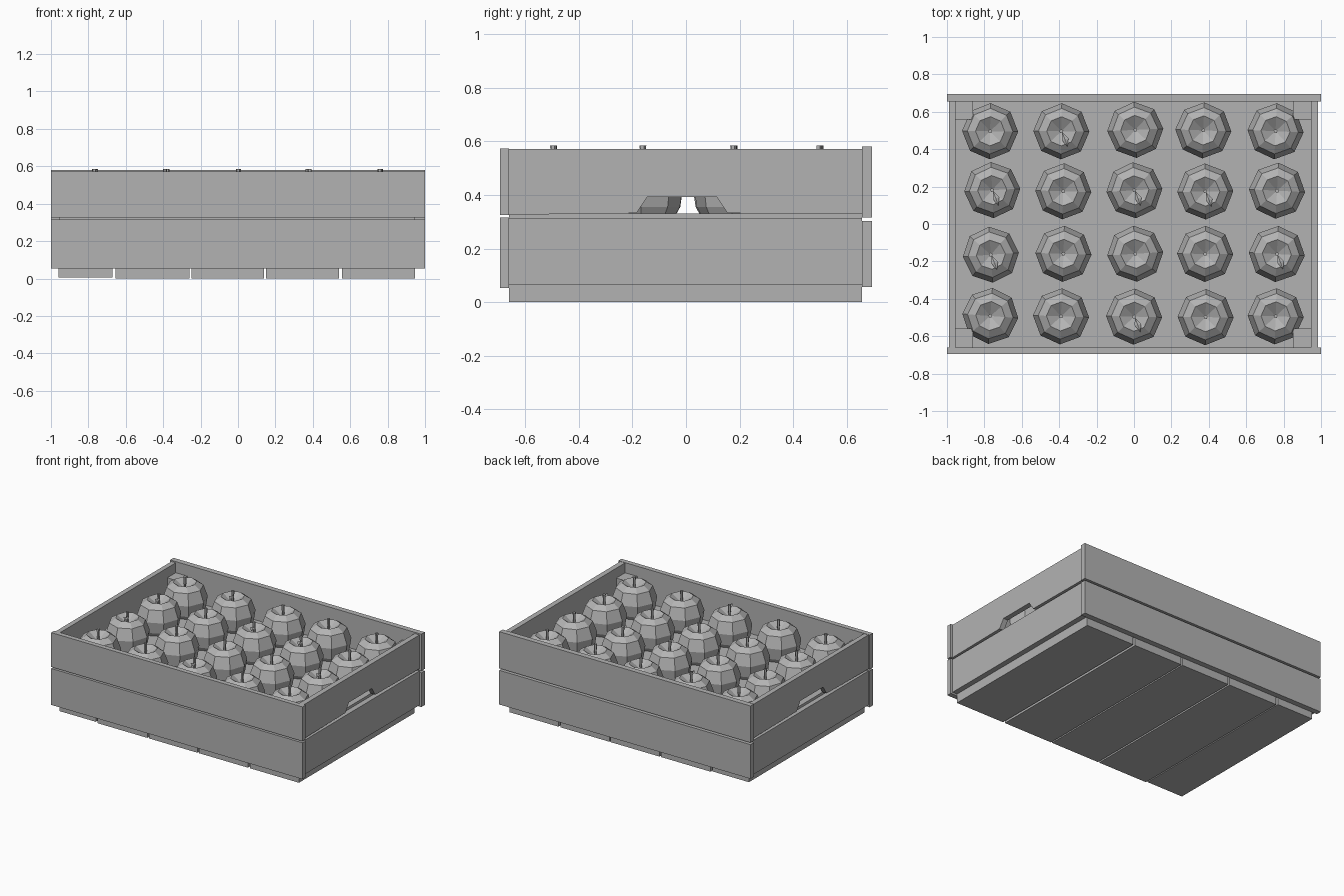
import bpy, bmesh, math, random
from mathutils import Matrix, Vector

if "Cube" in bpy.data.objects:
    bpy.data.objects.remove(bpy.data.objects["Cube"])

random.seed(4)

grey = bpy.data.materials.new("dark_grey")
grey.diffuse_color = (0.45, 0.45, 0.45, 1)
grey.use_nodes = True
grey.node_tree.nodes["Principled BSDF"].inputs["Base Color"].default_value = grey.diffuse_color

def finish(name, bm):
    bmesh.ops.recalc_face_normals(bm, faces=bm.faces)
    me = bpy.data.meshes.new(name)
    bm.to_mesh(me)
    bm.free()
    me.materials.append(grey)
    ob = bpy.data.objects.new(name, me)
    bpy.context.collection.objects.link(ob)
    return ob

def box(name, x0, x1, y0, y1, z0, z1):
    bm = bmesh.new()
    bmesh.ops.create_cube(bm, size=1)
    for v in bm.verts:
        v.co = Vector(((x0 + x1) / 2 + v.co.x * (x1 - x0),
                       (y0 + y1) / 2 + v.co.y * (y1 - y0),
                       (z0 + z1) / 2 + v.co.z * (z1 - z0)))
    return finish(name, bm)

def side_board(name, x0, x1, outline):
    """Outline in y,z extruded along x."""
    bm = bmesh.new()
    f = bm.faces.new([bm.verts.new((x0, y, z)) for y, z in outline])
    r = bmesh.ops.extrude_face_region(bm, geom=[f])
    bmesh.ops.translate(bm, vec=(x1 - x0, 0, 0),
                        verts=[g for g in r['geom'] if isinstance(g, bmesh.types.BMVert)])
    return finish(name, bm)

# long boards, front and back
box("front_lower_board", -1, 1, -0.695, -0.66, 0.053, 0.315)
box("front_upper_board", -1, 1, -0.695, -0.66, 0.326, 0.573)
box("back_lower_board", -1, 1, 0.656, 0.695, 0.056, 0.302)
box("back_upper_board", -1, 1, 0.656, 0.695, 0.316, 0.58)

# end boards, the upper one with a hand hole notch
notched = [(-0.66, 0.326), (-0.185, 0.332), (-0.145, 0.392), (0.115, 0.392),
           (0.155, 0.332), (0.656, 0.328), (0.656, 0.571), (-0.66, 0.571)]
for side, x0, x1 in (("left", -0.99, -0.955), ("right", 0.947, 0.985)):
    box(side + "_lower_board", x0, x1, -0.66, 0.656, 0.066, 0.312)
    side_board(side + "_upper_board", x0, x1, notched)

# bottom slats
for i, (x0, x1) in enumerate(((-0.96, -0.67), (-0.655, -0.26), (-0.248, 0.14),
                              (0.15, 0.54), (0.557, 0.947))):
    box(f"bottom_slat_{i + 1}", x0, x1, -0.66, 0.656, 0.0 if i else 0.006, 0.066)

# corner posts
for n, x0, x1 in (("left", -0.955, -0.86), ("right", 0.85, 0.947)):
    for m, y0, y1 in (("front", -0.66, -0.56), ("back", 0.56, 0.656)):
        box(f"{m}_{n}_post", x0, x1, y0, y1, 0.066, 0.50)

# sheet the apples rest on
box("fruit_sheet", -0.955, 0.947, -0.66, 0.656, 0.302, 0.33)

# eight-sided apple profile (radius, height)
PROFILE = [(0.0, 0.31), (0.07, 0.29), (0.11, 0.305), (0.138, 0.355),
           (0.15, 0.435), (0.122, 0.515), (0.078, 0.545), (0.0, 0.495)]

def apple(name, x, y, turn):
    bm = bmesh.new()
    vs = [bm.verts.new((r, 0, z)) for r, z in PROFILE]
    es = [bm.edges.new(p) for p in zip(vs, vs[1:])]
    bmesh.ops.spin(bm, geom=vs + es, cent=(0, 0, 0), axis=(0, 0, 1),
                   angle=2 * math.pi, steps=8, use_duplicate=False)
    bmesh.ops.remove_doubles(bm, verts=bm.verts, dist=1e-4)
    ob = finish(name, bm)
    ob.location = (x, y, 0)
    ob.rotation_euler.z = turn

def stem(name, x, y):
    bm = bmesh.new()
    bmesh.ops.create_cone(bm, cap_ends=True, segments=5, radius1=0.007, radius2=0.011,
                          depth=0.09, matrix=Matrix.Translation((0, 0, 0.54)))
    finish(name, bm).location = (x, y, 0)

def leaf(name, x, y):
    # slim folded leaf hanging off the stem
    bm = bmesh.new()
    a, l, r, t = [bm.verts.new(c) for c in ((0.004, -0.004, 0.55), (0.003, -0.048, 0.565),
                                            (0.038, -0.038, 0.565), (0.033, -0.082, 0.555))]
    m = bm.verts.new((0.019, -0.043, 0.558))
    for f in ((a, l, m), (l, t, m), (a, m, r), (m, t, r)):
        bm.faces.new(f)
    finish(name, bm).location = (x, y, 0)

# 5 x 4 apples
leafy = {(1, 0), (0, 1), (2, 1), (3, 1), (0, 2), (4, 2), (2, 3)}
for j, y in enumerate((0.50, 0.178, -0.16, -0.495)):
    for i, x in enumerate((-0.765, -0.383, 0.0, 0.375, 0.762)):
        px, py = x + random.uniform(-0.008, 0.008), y + random.uniform(-0.005, 0.005)
        apple(f"apple_{j}_{i}", px, py, random.uniform(-0.08, 0.08))
        stem(f"apple_stem_{j}_{i}", px, py)
        if (i, j) in leafy:
            leaf(f"apple_leaf_{j}_{i}", px, py)
